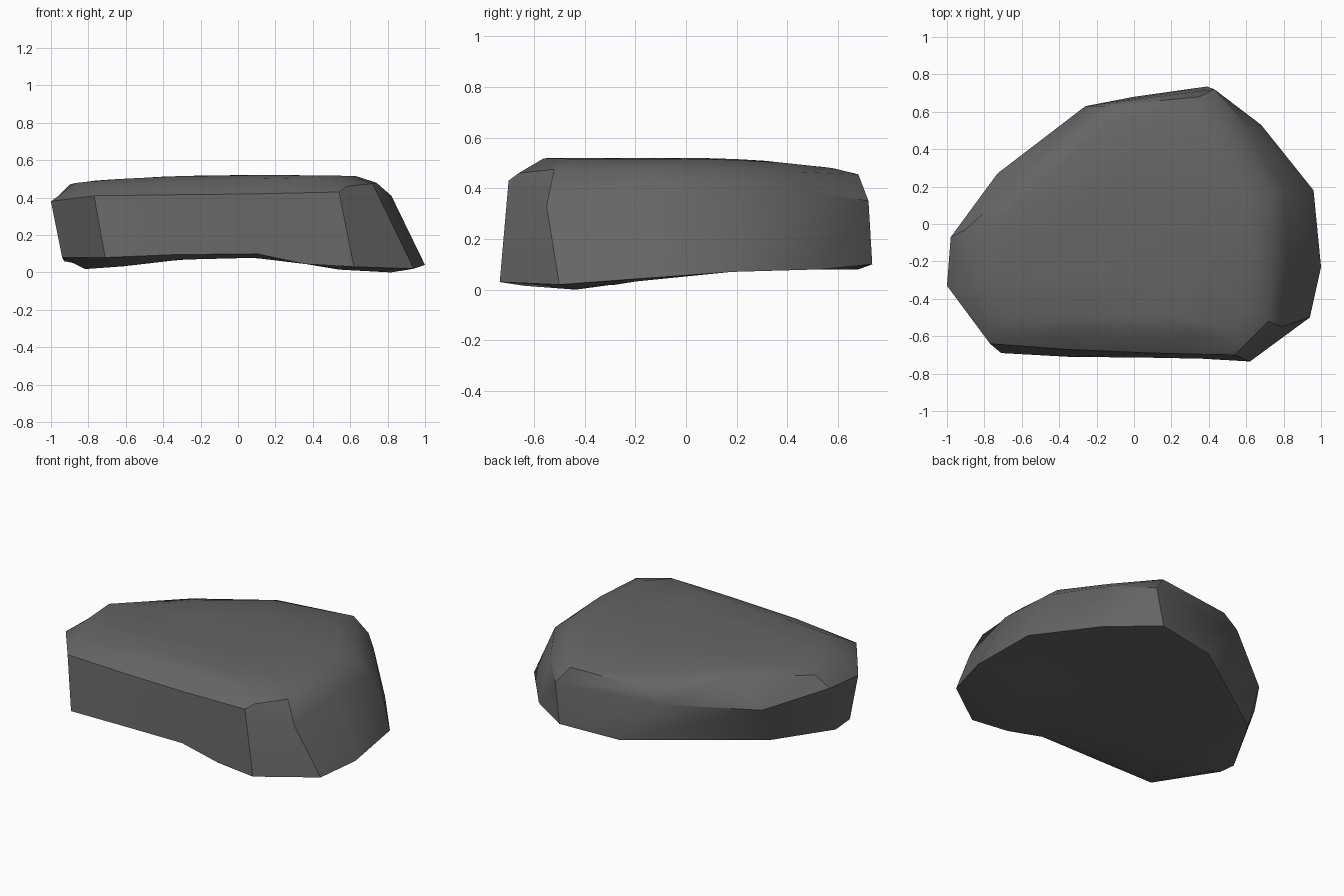
import bpy
import bmesh
import math
from mathutils import Vector

default_cube = bpy.data.objects.get("Cube")
if default_cube:
    bpy.data.objects.remove(default_cube, do_unlink=True)

# Rock stations, counter-clockwise: foot, shoulder and crest of each wall edge
STATIONS = [
    ((-.71, -.69, .08), (-.77, -.64, .41), (-.78, -.57, .45)),
    ((-.35, -.71, .095), (-.37, -.67, .415), (-.37, -.58, .485)),
    ((.1, -.715, .1), (.1, -.69, .42), (.1, -.58, .5)),
    ((.36, -.72, .045), (.3, -.695, .425), (.3, -.58, .505)),
    ((.62, -.735, .03), (.54, -.7, .43), (.58, -.66, .46)),
    ((.94, -.5, .02), (.79, -.55, .33), (.72, -.52, .475)),
    ((1, -.23, .04), (.82, -.2, .41), (.74, -.18, .48)),
    ((.96, .18, .07), (.81, .18, .4), (.72, .16, .475)),
    ((.68, .53, .08), (.62, .5, .385), (.54, .43, .465)),
    ((.39, .735, .1), (.43, .72, .35), (.35, .68, .455)),
    ((0, .68, .08), (-.26, .63, .36), (-.16, .63, .44)),
    ((-.72, .18, .08), (-.73, .27, .31), (-.54, .3, .475)),
    ((-.93, -.2, .06), (-.98, -.07, .39), (-.9, -.03, .47)),
    ((-.94, -.33, .08), (-1, -.33, .38), (-.87, -.33, .478)),
]


def top_height(x, y):
    """Gently domed top that falls away to the back and to one end."""
    return .52 - .05 * min(x, 0) ** 2 - .12 * max(y, 0) ** 2 - .03 * max(x, 0) ** 4


def base_height(x, y):
    """Underside resting on two front feet with a hollow between them."""
    front = max(0, min(1, (.1 - y) / .5))
    reach = .8 if x < 0 else .6
    return .08 - .08 * front * min(1, (x / reach) ** 2)


def make_ring(bm, points):
    return [bm.verts.new(p) for p in points]


def inner_ring(bm, points, factor, height):
    """Shrink a ring towards the middle and drop it on a height function."""
    ring = []
    for x, y, z in points:
        x, y = x * factor, y * factor
        ring.append((x, y, height(x, y)))
    return make_ring(bm, ring)


def bridge(bm, lower, upper):
    count = len(lower)
    for i in range(count):
        j = (i + 1) % count
        bm.faces.new((lower[i], lower[j], upper[j], upper[i]))


def cap(bm, ring, height):
    centre = bm.verts.new(Vector((0, 0, height(0, 0))))
    for i, vert in enumerate(ring):
        bm.faces.new((vert, ring[(i + 1) % len(ring)], centre))


# Stack the rings from the hollow underside to the domed top
feet, shoulders, crests = zip(*STATIONS)
bm = bmesh.new()
rings = [inner_ring(bm, feet, f, base_height) for f in (.3, .6, .87)]
rings += [make_ring(bm, level) for level in (feet, shoulders, crests)]
rings += [inner_ring(bm, crests, f, top_height) for f in (.85, .45)]
for lower, upper in zip(rings, rings[1:]):
    bridge(bm, lower, upper)
cap(bm, rings[0], base_height)
cap(bm, rings[-1], top_height)
bmesh.ops.recalc_face_normals(bm, faces=bm.faces[:])

mesh = bpy.data.meshes.new("rock")
bm.to_mesh(mesh)
bm.free()
rock = bpy.data.objects.new("rock", mesh)
bpy.context.collection.objects.link(rock)

# Dark grey stone
stone = bpy.data.materials.new("dark_grey_stone")
stone.use_nodes = True
colour = (.13, .13, .13, 1)
stone.diffuse_color = colour
stone.node_tree.nodes["Principled BSDF"].inputs["Base Color"].default_value = colour
mesh.materials.append(stone)

# Soft faces with sharp chipped edges
bpy.ops.object.select_all(action="DESELECT")
rock.select_set(True)
bpy.context.view_layer.objects.active = rock
bpy.ops.object.shade_smooth_by_angle(angle=math.radians(37))
